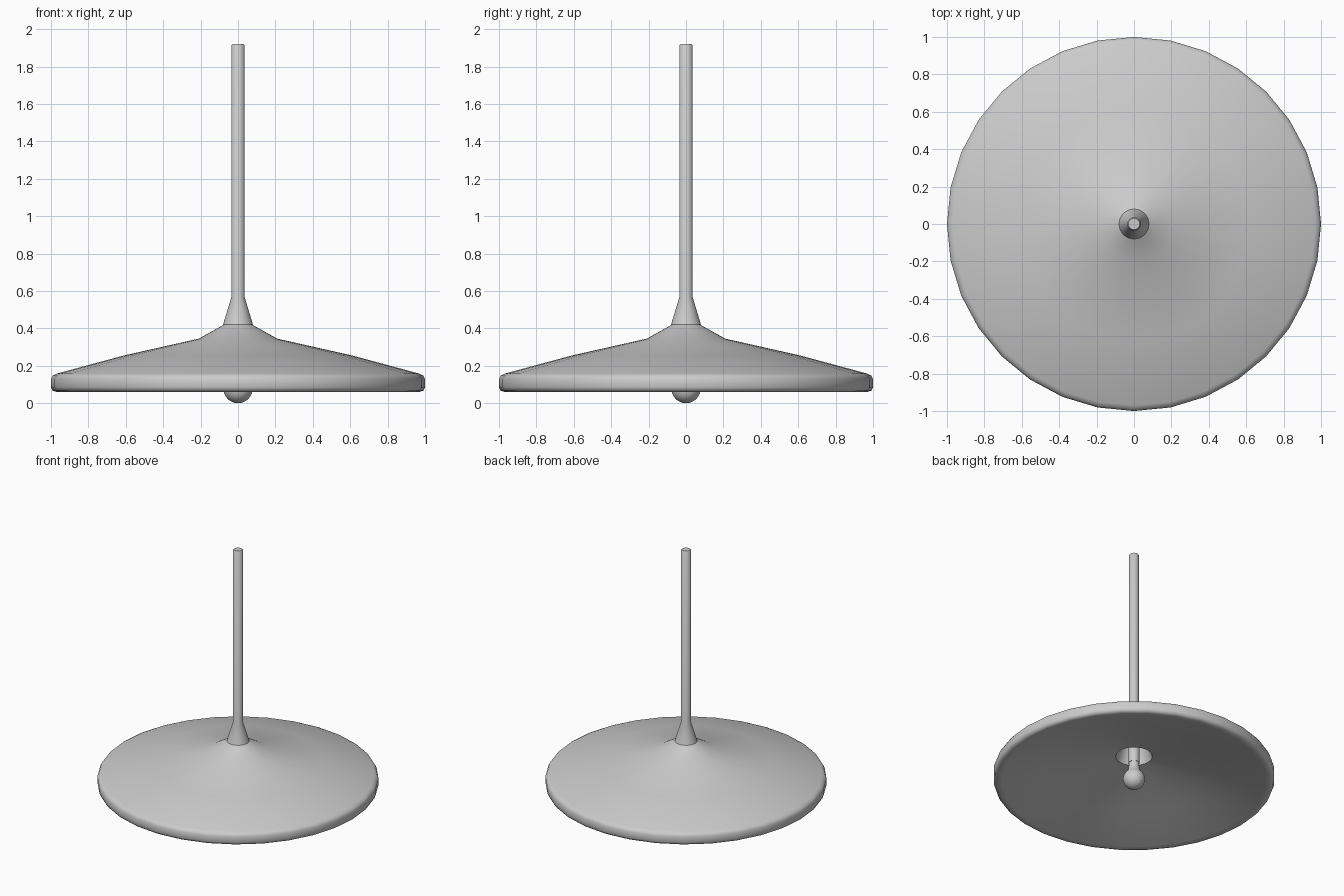
import bpy, bmesh, math

if "Cube" in bpy.data.objects:
    bpy.data.objects.remove(bpy.data.objects["Cube"])


def lathe(name, profile, steps=32, closed=False):
    """Spin an (r, z) profile about the z axis."""
    bm = bmesh.new()
    vs = [bm.verts.new((r, 0, z)) for r, z in profile]
    for a, b in zip(vs, vs[1:]):
        bm.edges.new((a, b))
    if closed:
        bm.edges.new((vs[-1], vs[0]))
    bmesh.ops.spin(bm, geom=bm.verts[:] + bm.edges[:], cent=(0, 0, 0), axis=(0, 0, 1),
                   angle=2 * math.pi, steps=steps, use_merge=True)
    bmesh.ops.remove_doubles(bm, verts=bm.verts[:], dist=1e-4)
    bmesh.ops.recalc_face_normals(bm, faces=bm.faces[:])
    mesh = bpy.data.meshes.new(name)
    bm.to_mesh(mesh)
    bm.free()
    ob = bpy.data.objects.new(name, mesh)
    bpy.context.collection.objects.link(ob)
    bpy.context.view_layer.objects.active = ob
    bpy.ops.object.select_all(action='DESELECT')
    ob.select_set(True)
    bpy.ops.object.shade_smooth_by_angle(angle=math.radians(50))
    return ob


# Thick shade with a rounded rim and a central opening underneath
lathe("shade", [(0.075, 0.42), (0.21, 0.345), (0.61, 0.255), (0.97, 0.158),
                (0.99, 0.148), (1.0, 0.13), (1.0, 0.085), (0.993, 0.068), (0.97, 0.06),
                (0.94, 0.065), (0.61, 0.16), (0.21, 0.25), (0.13, 0.265)], closed=True)

# Hanging rod with flared collar
lathe("rod_and_collar", [(0, 1.92), (0.03, 1.92), (0.036, 1.912), (0.036, 0.565),
                         (0.08, 0.42), (0, 0.42)])

# Bulb: sphere running into a narrow neck
arc = [(0.078 * math.sin(t), 0.078 - 0.078 * math.cos(t))
       for t in [math.radians(140) * i / 10 for i in range(11)]]
lathe("bulb", arc + [(0.04, 0.16), (0.037, 0.19), (0.037, 0.215), (0, 0.215)])

# Lamp socket above the bulb
lathe("socket", [(0, 0.21), (0.04, 0.21), (0.04, 0.42), (0, 0.42)])
